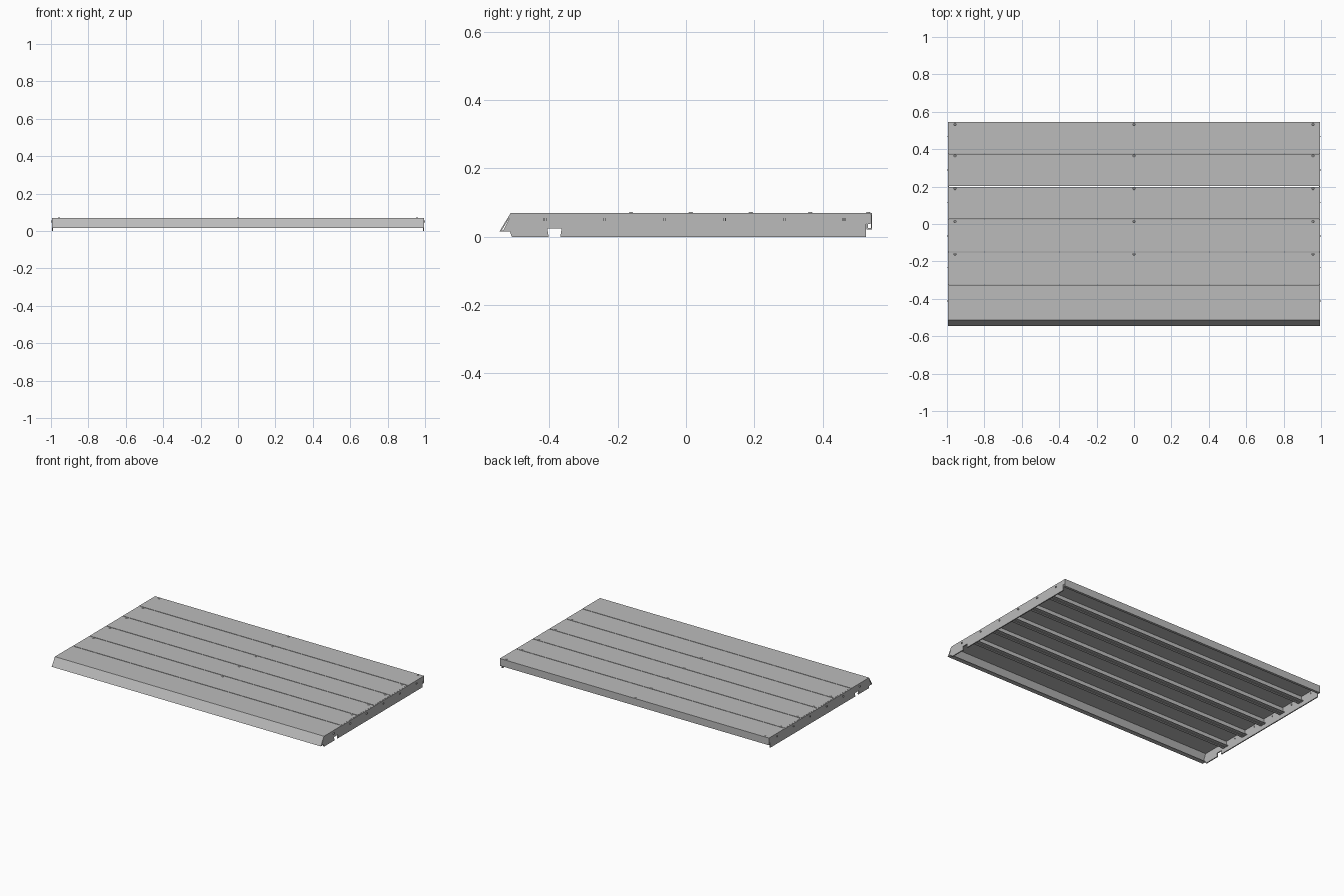
import bpy, bmesh

if "Cube" in bpy.data.objects:
    bpy.data.objects.remove(bpy.data.objects["Cube"], do_unlink=True)

steel = bpy.data.materials.new("brushed grey steel")
steel.use_nodes = True
GREY = (0.5, 0.5, 0.5, 1)
steel.diffuse_color = GREY
steel.node_tree.nodes["Principled BSDF"].inputs["Base Color"].default_value = GREY

TOP = 0.07
THICK = 0.004
PITCH = 0.175
FIRST_SEAM = -0.325
GAP = 0.002


def finish(name, bm):
    bmesh.ops.recalc_face_normals(bm, faces=bm.faces[:])
    mesh = bpy.data.meshes.new(name)
    bm.to_mesh(mesh)
    bm.free()
    mesh.materials.append(steel)
    obj = bpy.data.objects.new(name, mesh)
    bpy.context.collection.objects.link(obj)
    return obj


def folded_sheet(name, path, half_length):
    """Sweep an open (y, z) profile along x and thicken it into sheet metal."""
    bm = bmesh.new()
    rows = [[bm.verts.new((x, y, z)) for y, z in path] for x in (-half_length, half_length)]
    for i in range(len(path) - 1):
        bm.faces.new((rows[0][i], rows[0][i + 1], rows[1][i + 1], rows[1][i]))
    obj = finish(name, bm)
    mod = obj.modifiers.new("sheet thickness", 'SOLIDIFY')
    mod.thickness = THICK
    mod.offset = 0
    mod.use_even_offset = True
    return obj


def add_box(bm, centre, size):
    verts = bmesh.ops.create_cube(bm, size=1)["verts"]
    bmesh.ops.scale(bm, vec=size, verts=verts)
    bmesh.ops.translate(bm, vec=centre, verts=verts)


Z = TOP - THICK / 2
RIB_Z = 0.03
LIP = 0.018


def flange(y, inward):
    """Down-turned edge with a return lip, listed from the lip upwards."""
    return [(y + inward * LIP, RIB_Z), (y, RIB_Z), (y, Z)]


EDGE = GAP + THICK / 2
seams = [FIRST_SEAM + i * PITCH for i in range(5)]

# Front panel with its sloping nose
nose = [(-0.512, Z), (-0.543, 0.017), (-0.517, 0.017)]
folded_sheet("front_panel", flange(seams[0] - EDGE, -1) + nose, 0.995)

# Four identical middle panels
for i in range(4):
    path = flange(seams[i] + EDGE, 1) + flange(seams[i + 1] - EDGE, -1)[::-1]
    folded_sheet(f"middle_panel_{i + 1}", path, 0.988)

# Back panel with its hooked rear edge
hook = [(0.543, Z), (0.543, 0.024), (0.531, 0.024), (0.531, 0.038)]
folded_sheet("back_panel", flange(seams[4] + EDGE, 1) + hook, 0.995)

# End plates with the notch near the front
outline = [(-0.51, 0), (-0.402, 0), (-0.406, 0.024), (-0.364, 0.024), (-0.368, 0),
           (0.527, 0), (0.527, 0.038), (0.54, 0.038), (0.54, TOP - 0.001),
           (-0.514, TOP - 0.001), (-0.518, 0.052), (-0.535, 0.018), (-0.516, 0.016)]
for side, name in ((1, "left"), (-1, "right")):
    bm = bmesh.new()
    face = bm.faces.new([bm.verts.new((side * 0.988, y, z)) for y, z in outline])
    new = bmesh.ops.extrude_face_region(bm, geom=[face])["geom"]
    bmesh.ops.translate(bm, vec=(side * 0.007, 0, 0),
                        verts=[v for v in new if isinstance(v, bmesh.types.BMVert)])
    finish(name + "_end_plate", bm)

    # Pairs of locking tabs at the middle of each panel
    bm = bmesh.new()
    for i in range(6):
        middle = FIRST_SEAM + (i - 0.5) * PITCH
        for dy in (-0.003, 0.003):
            add_box(bm, (side * 0.993, middle + dy, 0.051), (0.014, 0.002, 0.009))
    finish(name + "_locking_tabs", bm)

# Rivets along the rear edge of each panel
bm = bmesh.new()
for y in [s - 0.011 for s in seams[1:]] + [0.533]:
    for x in (-0.957, 0, 0.957):
        disc = bmesh.ops.create_cone(bm, cap_ends=True, segments=12, radius1=0.007,
                                     radius2=0.005, depth=0.002)["verts"]
        bmesh.ops.translate(bm, vec=(x, y, TOP + 0.001), verts=disc)
finish("top_rivets", bm)
